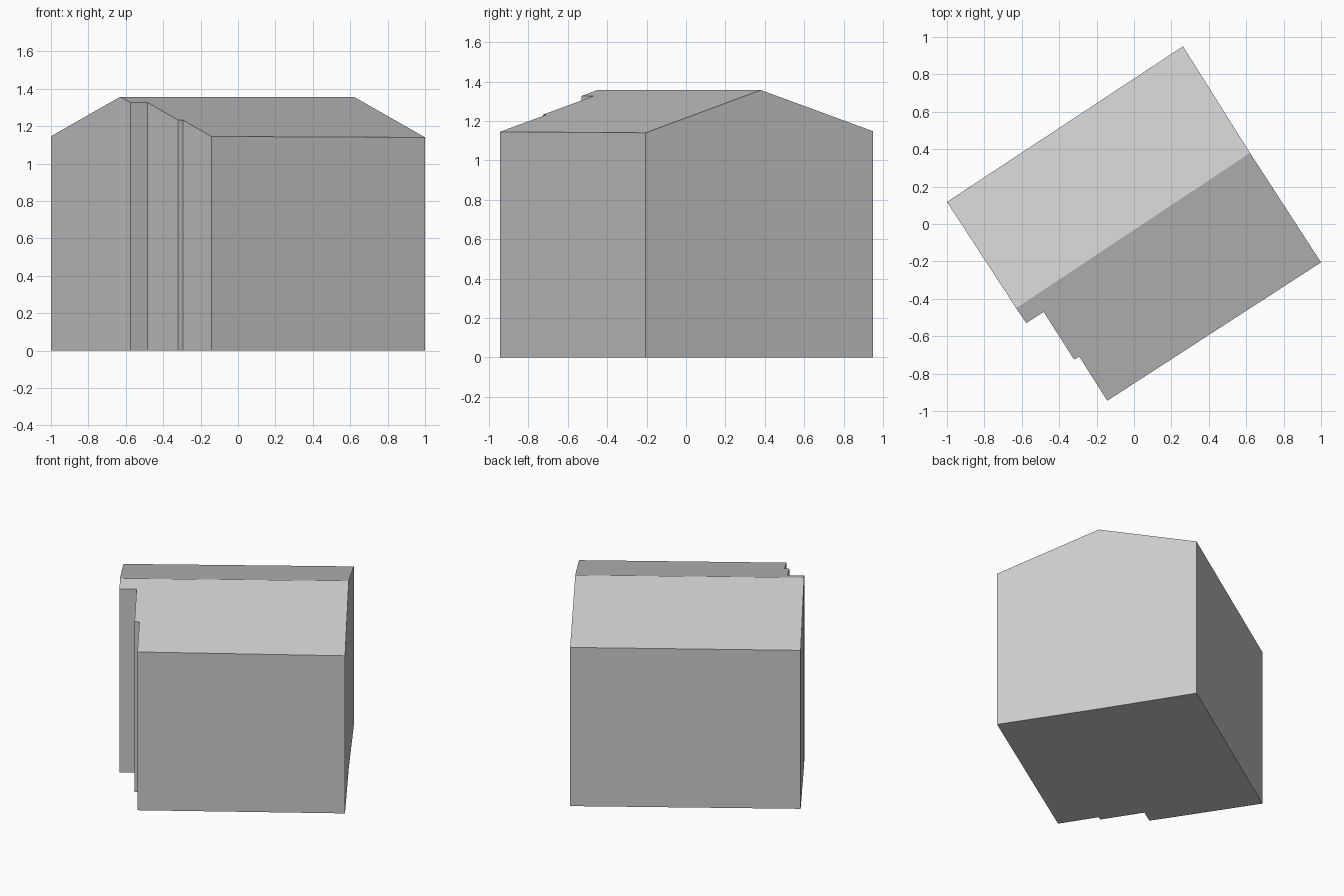
import bpy
import bmesh
from mathutils import Vector

cube = bpy.data.objects.get("Cube")
if cube:
    bpy.data.objects.remove(cube)

EAVE, RIDGE = 1.14, 1.357

# Plain grey for walls and roof
grey = bpy.data.materials.new("plain_grey")
grey.use_nodes = True
colour = (0.6, 0.6, 0.6, 1)
grey.diffuse_color = colour
bsdf = next(n for n in grey.node_tree.nodes if n.type == "BSDF_PRINCIPLED")
bsdf.inputs["Base Color"].default_value = colour

# Footprint: two ridge ends, and the stepped gable between them
ridge_a, ridge_b = Vector((-0.63, -0.45)), Vector((0.62, 0.38))
footprint = [
    ridge_a, (-0.576, -0.53), (-0.483, -0.47), (-0.32, -0.725), (-0.293, -0.708),
    (-0.143, -0.945), (1, -0.205), ridge_b, (0.262, 0.95), (-1, 0.118),
]
along = (ridge_b - ridge_a).normalized()
across = Vector((along.y, -along.x))
half_width = abs((Vector((1, -0.205)) - ridge_a).dot(across))


def roof_height(point):
    """Height of the gabled roof above a plan position."""
    distance = abs((Vector(point) - ridge_a).dot(across))
    return RIDGE - (RIDGE - EAVE) * min(1, distance / half_width)


# Building: floor, one wall per footprint edge, two roof slopes
bm = bmesh.new()
floor = [bm.verts.new((p[0], p[1], 0)) for p in footprint]
top = [bm.verts.new((p[0], p[1], roof_height(p))) for p in footprint]
bm.faces.new(floor)
count = len(footprint)
for i in range(count):
    j = (i + 1) % count
    bm.faces.new((floor[i], floor[j], top[j], top[i]))
other_end = footprint.index(ridge_b)
bm.faces.new(top[:other_end + 1])
bm.faces.new(top[other_end:] + top[:1])
bmesh.ops.recalc_face_normals(bm, faces=bm.faces)

mesh = bpy.data.meshes.new("gabled_building")
bm.to_mesh(mesh)
bm.free()
mesh.materials.append(grey)
building = bpy.data.objects.new("gabled_building", mesh)
bpy.context.collection.objects.link(building)
